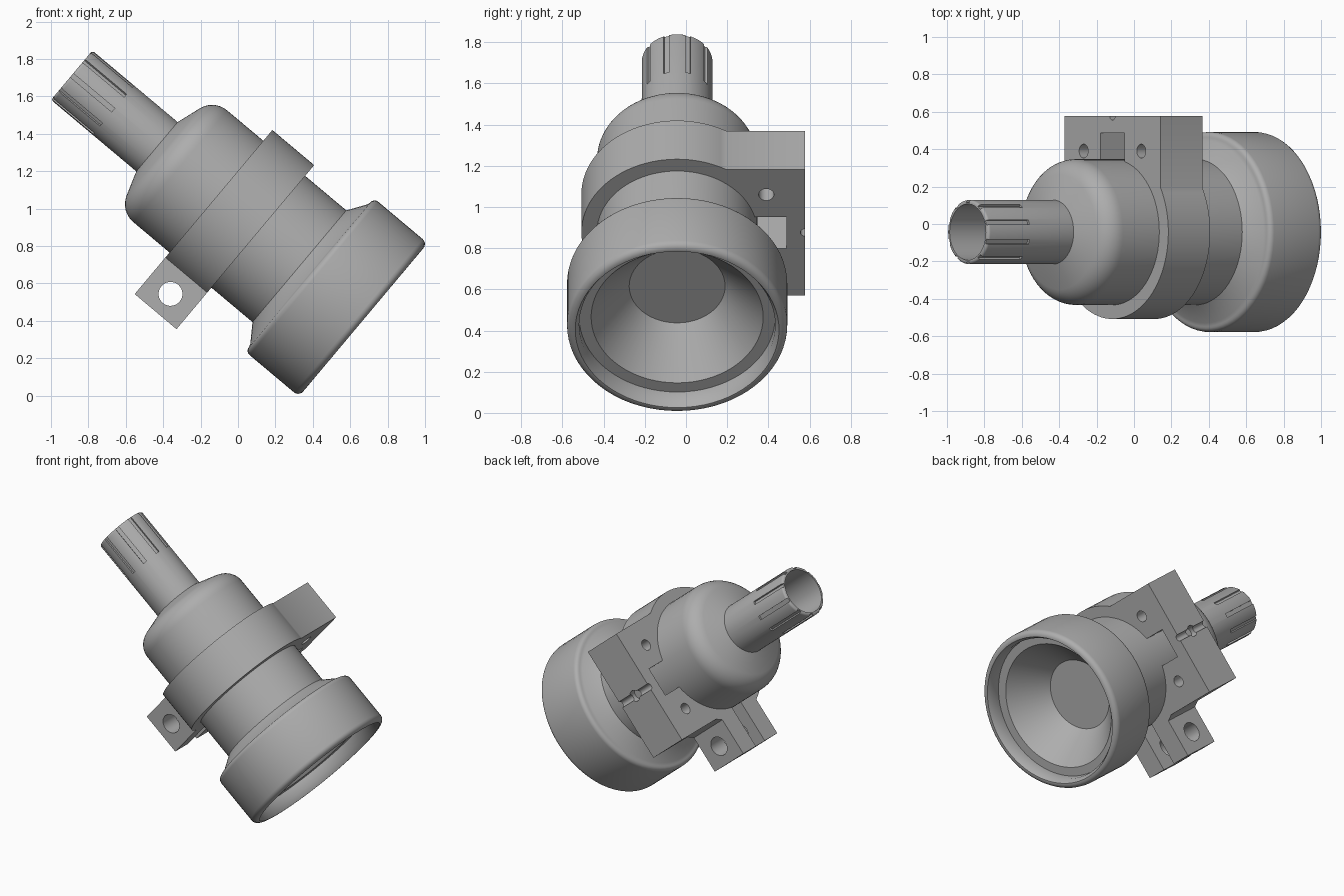
import bpy, bmesh, math
from mathutils import Matrix, Vector

if "Cube" in bpy.data.objects:
    bpy.data.objects.remove(bpy.data.objects["Cube"])

# One plain grey for everything
grey = bpy.data.materials.new("plain grey")
grey.use_nodes = True
grey.diffuse_color = (0.42, 0.42, 0.42, 1)
grey.node_tree.nodes["Principled BSDF"].inputs["Base Color"].default_value = (0.42, 0.42, 0.42, 1)

# Parts are built along local X (tube end at 0), then tilted into place
TILT = Matrix.Translation((-0.889, -0.043, 1.713)) @ Matrix.Rotation(math.radians(40), 4, 'Y')


def finish(name, bm):
    bmesh.ops.recalc_face_normals(bm, faces=bm.faces[:])
    mesh = bpy.data.meshes.new(name)
    bm.to_mesh(mesh)
    bm.free()
    mesh.materials.append(grey)
    obj = bpy.data.objects.new(name, mesh)
    bpy.context.collection.objects.link(obj)
    obj.matrix_world = TILT
    return obj


def arc(cx, cy, radius, start, end, steps):
    angles = [math.radians(start + (end - start) * i / steps) for i in range(steps + 1)]
    return [(cx + radius * math.cos(a), cy + radius * math.sin(a)) for a in angles]


def lathe(name, profile, steps=72):
    bm = bmesh.new()
    verts = [bm.verts.new((x, 0, r)) for x, r in profile]
    edges = [bm.edges.new(pair) for pair in zip(verts, verts[1:])]
    bmesh.ops.spin(bm, geom=verts + edges, cent=(0, 0, 0), axis=(1, 0, 0),
                   dvec=(0, 0, 0), angle=math.tau, steps=steps, use_duplicate=False)
    bmesh.ops.remove_doubles(bm, verts=bm.verts[:], dist=0.0001)
    return finish(name, bm)


def box(name, low, high, turn=0):
    bm = bmesh.new()
    low, high = Vector(low), Vector(high)
    bmesh.ops.create_cube(bm, size=1, matrix=Matrix.Rotation(turn, 4, 'X')
                          @ Matrix.Translation((low + high) / 2)
                          @ Matrix.Diagonal((high - low).to_4d()))
    return finish(name, bm)


def rod(name, centre, radius, length, axis):
    bm = bmesh.new()
    turn = Matrix.Rotation(math.pi / 2, 4, 'Y' if axis == 'X' else 'X')
    bmesh.ops.create_cone(bm, cap_ends=True, segments=32, radius1=radius, radius2=radius,
                          depth=length, matrix=Matrix.Translation(centre) @ turn)
    return finish(name, bm)


def cut(obj, cutters):
    bpy.context.view_layer.objects.active = obj
    for cutter in cutters:
        cutter.hide_render = True
        mod = obj.modifiers.new("cut", 'BOOLEAN')
        mod.operation = 'DIFFERENCE'
        mod.solver = 'EXACT'
        mod.object = cutter
        bpy.ops.object.modifier_apply(modifier=mod.name)
        bpy.data.objects.remove(cutter)


def smooth(obj):
    bpy.ops.object.select_all(action='DESELECT')
    obj.select_set(True)
    bpy.context.view_layer.objects.active = obj
    bpy.ops.object.shade_smooth_by_angle(angle=math.radians(30))


# Turned body: hollow tube, dome, neck, and cupped head
profile = [(0.58, 0), (0.58, 0.15), (0, 0.15)]
profile += arc(0.015, 0.157, 0.015, 180, 90, 4)
profile += [(0.595, 0.172)]
profile += arc(0.757, 0.265, 0.125, 160, 90, 8)
profile += [(1.589, 0.39), (1.655, 0.487)]
profile += arc(1.69, 0.505, 0.03, 180, 90, 5)
profile += arc(2.0, 0.5, 0.035, 90, 0, 5)
profile += [(2.035, 0.495), (2.0, 0.476), (1.94, 0.476), (1.94, 0.418), (1.707, 0.233), (1.707, 0)]
body = lathe("turned_body", profile)

# Grip grooves around the tube end
cut(body, [box("groove_cutter", (-0.05, -0.013, 0.159), (0.29, 0.013, 0.2),
               math.radians(18 + 36 * i)) for i in range(10)])
smooth(body)

# Clamp: ring with a mounting block at the back and a split lug below
R, BLOCK, LUG, SLIT = 0.465, 0.4, 0.19, 0.05
block_y = math.sqrt(R * R - BLOCK * BLOCK)
lug_z = -math.sqrt(R * R - LUG * LUG)
outline = [(0.62, -BLOCK), (0.62, BLOCK)]
outline += arc(0, 0, R, math.degrees(math.atan2(BLOCK, block_y)),
               math.degrees(math.atan2(lug_z, -LUG)) + 360, 48)
outline += [(-LUG, -0.68), (-SLIT, -0.68), (-SLIT, -0.38), (SLIT, -0.38),
            (SLIT, -0.68), (LUG, -0.68), (LUG, lug_z), (block_y, -BLOCK)]
bm = bmesh.new()
face = bm.faces.new([bm.verts.new((1.01, y, z)) for y, z in outline])
extruded = bmesh.ops.extrude_face_region(bm, geom=[face])["geom"]
bmesh.ops.translate(bm, vec=(0.292, 0, 0),
                    verts=[v for v in extruded if isinstance(v, bmesh.types.BMVert)])
clamp = finish("clamp", bm)

# Block notch, bolt holes, edge groove and lug hole
MID = 1.156
cutters = [box("notch_cutter", (0.9, 0.3, -0.1), (1.4, 0.53, 0.1)),
           rod("edge_groove_cutter", (MID, 0.62, 0), 0.022, 0.5, 'X'),
           rod("edge_hole_cutter", (MID, 0.62, 0), 0.038, 0.1, 'Y'),
           rod("lug_hole_cutter", (MID, 0, -0.556), 0.064, 0.6, 'Y')]
cutters += [rod("bolt_hole_cutter", (MID, 0.433, side * 0.24), 0.037, 0.5, 'X') for side in (-1, 1)]
cut(clamp, cutters)
smooth(clamp)
